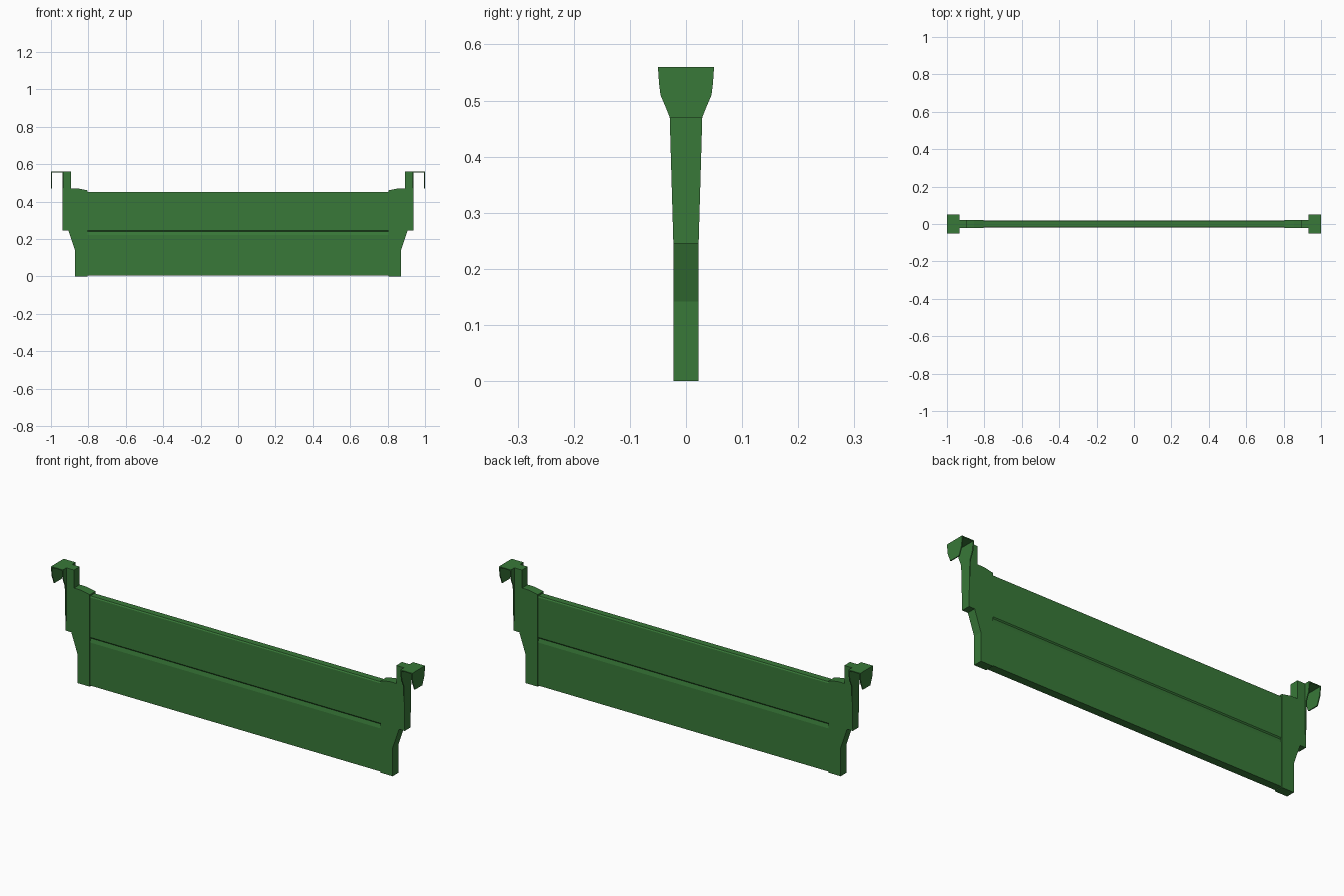
import bpy, bmesh
from mathutils import Vector

if "Cube" in bpy.data.objects:
    bpy.data.objects.remove(bpy.data.objects["Cube"])

mat = bpy.data.materials.new("green_paint")
mat.diffuse_color = (0.04, 0.19, 0.04, 1)
mat.use_nodes = True
mat.node_tree.nodes["Principled BSDF"].inputs["Base Color"].default_value = mat.diffuse_color


def prism(name, outline, start, depth):
    """Extrude a closed outline of 3D points along the vector depth."""
    bm = bmesh.new()
    d = Vector(depth)
    a = [bm.verts.new(Vector(p) + Vector(start)) for p in outline]
    b = [bm.verts.new(v.co + d) for v in a]
    n = len(a)
    bm.faces.new(a)
    bm.faces.new(b[::-1])
    for i in range(n):
        bm.faces.new((a[i], b[i], b[(i + 1) % n], a[(i + 1) % n]))
    bmesh.ops.recalc_face_normals(bm, faces=bm.faces)
    me = bpy.data.meshes.new(name)
    bm.to_mesh(me)
    bm.free()
    me.materials.append(mat)
    ob = bpy.data.objects.new(name, me)
    bpy.context.collection.objects.link(ob)
    return ob


def symmetric(half):
    """Mirror a bottom-to-top (y, z) half profile into a closed YZ outline."""
    return [(0, y, z) for y, z in half] + [(0, -y, z) for y, z in half[::-1]]


def mirror_x(ob):
    m = ob.modifiers.new("mirror", 'MIRROR')
    m.use_axis = (True, False, False)
    m.use_mirror_merge = False


# Long side board with a shallow groove on both faces
board = [(0.020, 0.005), (0.020, 0.220), (0.015, 0.240), (0.020, 0.246),
         (0.020, 0.446), (0.016, 0.452)]
prism("side_board", symmetric(board), (-0.82, 0, 0), (1.64, 0, 0))

# End cap with stepped outer edge and upright neck
cap = [(0.805, 0), (0.872, 0), (0.872, 0.142), (0.907, 0.245), (0.934, 0.245),
       (0.934, 0.56), (0.892, 0.56), (0.892, 0.47), (0.855, 0.47), (0.805, 0.46)]
mirror_x(prism("end_cap", [(x, 0, z) for x, z in cap], (0, -0.0225, 0), (0, 0.045, 0)))

# Sheet metal hook: tapered inner leg, top plate and outer lip
flare = [(0.029, 0.47), (0.037, 0.49), (0.0455, 0.51), (0.048, 0.53), (0.05, 0.56)]
mirror_x(prism("hook_inner_leg", symmetric([(0.0225, 0.245)] + flare),
               (0.934, 0, 0), (0.005, 0, 0)))
mirror_x(prism("hook_outer_lip", symmetric(flare), (0.995, 0, 0), (0.005, 0, 0)))
mirror_x(prism("hook_top", symmetric([(0.05, 0.555), (0.05, 0.56)]),
               (0.936, 0, 0), (0.062, 0, 0)))
